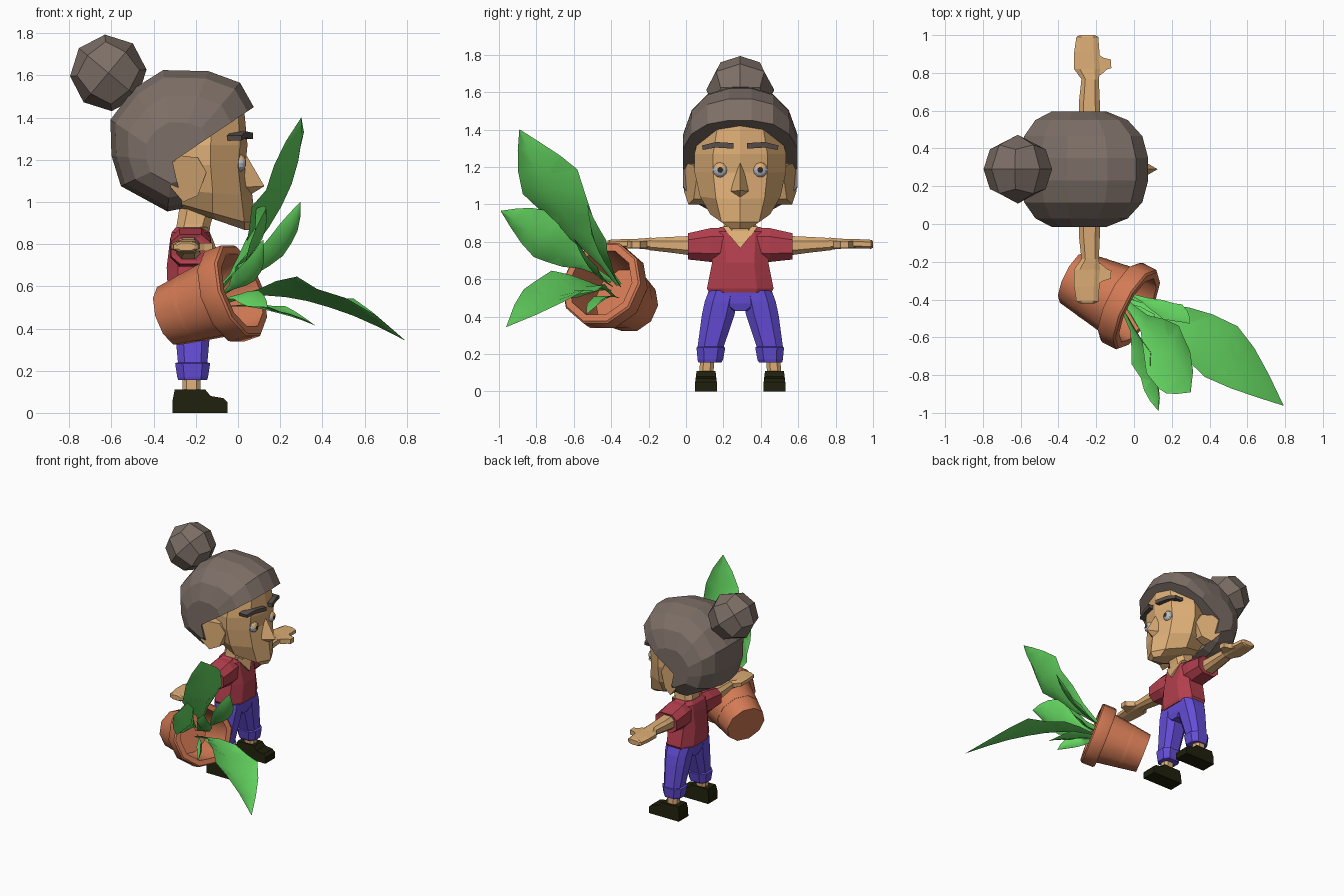
import bpy, bmesh, math
from mathutils import Vector, Matrix

if "Cube" in bpy.data.objects:
    bpy.data.objects.remove(bpy.data.objects["Cube"])

Y0 = 0.29  # centre line of the figure, which faces +x


def mat(name, r, g, b):
    m = bpy.data.materials.new(name)
    m.diffuse_color = (r, g, b, 1)
    m.use_nodes = True
    m.node_tree.nodes["Principled BSDF"].inputs["Base Color"].default_value = m.diffuse_color
    return m


SKIN = mat("skin", 0.72, 0.42, 0.18)
HAIR = mat("hair_grey", 0.205, 0.158, 0.135)
BROW = mat("brow_grey", 0.10, 0.08, 0.072)
SHIRT = mat("shirt_red", 0.45, 0.05, 0.075)
PANTS = mat("trouser_blue", 0.13, 0.075, 0.68)
SHOE = mat("shoe_black", 0.014, 0.014, 0.004)
POT = mat("terracotta", 0.65, 0.195, 0.09)
LEAF = mat("leaf_green", 0.13, 0.68, 0.12)
WHITE = mat("eye_white", 0.50, 0.51, 0.55)
PUPIL = mat("pupil_dark", 0.03, 0.025, 0.022)


def finish(name, bm, *mats):
    bmesh.ops.recalc_face_normals(bm, faces=bm.faces[:])
    me = bpy.data.meshes.new(name)
    bm.to_mesh(me)
    bm.free()
    ob = bpy.data.objects.new(name, me)
    bpy.context.collection.objects.link(ob)
    for m in mats:
        me.materials.append(m)
    return ob


def mesh(name, verts, faces, m):
    bm = bmesh.new()
    vs = [bm.verts.new(v) for v in verts]
    for f in faces:
        bm.faces.new([vs[i] for i in f])
    return finish(name, bm, m)


def skin_rings(name, rings, m):
    """Join equal rings of points and cap both ends."""
    n = len(rings[0])
    faces = [(k * n + i, k * n + (i + 1) % n, (k + 1) * n + (i + 1) % n, (k + 1) * n + i)
             for k in range(len(rings) - 1) for i in range(n)]
    faces += [tuple(range(n)), tuple(range((len(rings) - 1) * n, len(rings) * n))]
    return mesh(name, [p for r in rings for p in r], faces, m)


OCT = [(1, .5), (.55, 1), (-.55, 1), (-1, .5), (-1, -.5), (-.55, -1), (.55, -1), (1, -.5)]


def column(name, stations, m, s=1):
    """Upright octagonal loft: z, x centre, half x, y offset, half y."""
    skin_rings(name, [[(x + a * hx, Y0 + s * (y + b * hy), z) for a, b in OCT]
                      for z, x, hx, y, hy in stations], m)


def beam(name, stations, m, s):
    """Sideways octagonal loft: y offset, x centre, half x, z centre, half z."""
    skin_rings(name, [[(x + a * hx, Y0 + s * y, z + b * hz) for a, b in OCT]
                      for y, x, hx, z, hz in stations], m)


def plate(name, front, back, m):
    skin_rings(name, [front, back], m)


# torso, neck and hips
column("shirt", [(.53, -.22, .105, 0, .168), (.55, -.22, .112, 0, .178), (.69, -.22, .118, 0, .150),
                 (.80, -.225, .10, 0, .16), (.855, -.225, .09, 0, .15), (.88, -.225, .07, 0, .105)], SHIRT)
column("hips", [(.43, -.215, .075, 0, .05), (.47, -.215, .088, 0, .15), (.545, -.22, .10, 0, .168)], PANTS)
column("neck", [(.80, -.225, .08, 0, .10), (.895, -.21, .08, 0, .085), (1.02, -.18, .09, 0, .075)], SKIN)
plate("neckline", [(-.098, Y0, .765), (-.118, Y0 + .045, .82), (-.145, Y0 + .095, .882), (-.145, Y0 - .095, .882),
                   (-.118, Y0 - .045, .82)],
      [(-.15, Y0, .765), (-.16, Y0 + .045, .82), (-.18, Y0 + .095, .882), (-.18, Y0 - .095, .882),
       (-.16, Y0 - .045, .82)], SKIN)

# limbs, ears, eyes and brows on both sides
for s, tag in ((1, "left"), (-1, "right")):
    column("trouser_leg_" + tag, [(.20, -.215, .062, .160, .065), (.24, -.215, .07, .158, .070),
                                  (.41, -.215, .085, .118, .087), (.48, -.215, .092, .103, .087),
                                  (.54, -.22, .098, .088, .08)], PANTS, s)
    column("cuff_" + tag, [(.155, -.215, .068, .162, .062), (.17, -.215, .073, .16, .068),
                           (.235, -.215, .083, .157, .077), (.24, -.215, .07, .157, .066)], PANTS, s)
    column("ankle_" + tag, [(.09, -.22, .042, .182, .038), (.19, -.22, .042, .175, .038)], SKIN, s)
    # shoe: side profile, wider at the sole
    prof = [(-.31, 0), (-.05, 0), (-.05, .05), (-.07, .07), (-.13, .08), (-.155, .11), (-.30, .11), (-.31, .06)]
    skin_rings("shoe_" + tag, [[(x, Y0 + s * (.183 + d * (.059 - .12 * max(0, z - .04))), z) for x, z in prof]
                               for d in (-1, 1)], SHOE)
    beam("sleeve_" + tag, [(.09, -.225, .09, .785, .09), (.16, -.225, .097, .783, .09),
                           (.28, -.225, .092, .776, .07), (.275, -.225, .07, .776, .055)], SHIRT, s)
    beam("arm_" + tag, [(.25, -.235, .058, .779, .053), (.36, -.236, .055, .784, .043),
                        (.49, -.232, .045, .788, .032)], SKIN, s)
    beam("hand_" + tag, [(.475, -.232, .045, .79, .033), (.53, -.247, .07, .79, .027),
                         (.62, -.25, .067, .79, .025), (.70, -.247, .058, .787, .024),
                         (.71, -.247, .04, .787, .018)], SKIN, s)
    thumb = [(-.21, .49), (-.175, .50), (-.14, .53), (-.12, .535), (-.122, .58), (-.16, .59), (-.21, .62)]
    plate("thumb_" + tag, [(x, Y0 + s * y, .805) for x, y in thumb],
          [(x, Y0 + s * y, .768) for x, y in thumb], SKIN)
    # ear flaring outwards to the back
    ear = [(-.33, 1.17), (-.27, 1.22), (-.19, 1.21), (-.15, 1.14), (-.19, 1.03), (-.26, 1.0), (-.32, 1.07)]
    plate("ear_" + tag, [(x, Y0 + s * (.235 + .40 * (-x - .155)), z) for x, z in ear],
          [(x, Y0 + s * .19, z) for x, z in ear], SKIN)
    # eyeball with lid and pupil chosen by position
    bm = bmesh.new()
    bmesh.ops.create_uvsphere(bm, u_segments=12, v_segments=8, radius=.041)
    bmesh.ops.rotate(bm, matrix=Matrix.Rotation(math.pi / 2, 3, 'Y'), verts=bm.verts[:])
    for f in bm.faces:
        c = f.calc_center_median()
        f.material_index = 2 if math.hypot(c.y, c.z) < .015 else 1 if c.z > .013 else 0
    bmesh.ops.scale(bm, vec=(.7, .95, 1), verts=bm.verts[:])
    bmesh.ops.translate(bm, vec=(.010, Y0 + s * .107, 1.185), verts=bm.verts[:])
    finish("eye_" + tag, bm, WHITE, SKIN, PUPIL)
    brow = [(.035, 1.298), (.035, 1.328), (.13, 1.334), (.205, 1.315), (.20, 1.292), (.13, 1.304)]
    plate("eyebrow_" + tag, [(.082 - .32 * y, Y0 + s * y, z) for y, z in brow],
          [(.01 - .3 * y, Y0 + s * y, z) for y, z in brow], BROW)

# head: front z, back z, centre x, cheek x, cheek y, side x, side y, back x
rings = []
for zf, zb, xc, xm, wm, xs, ws, xb in [
        (.868, .975, .06, .03, .045, -.10, .085, -.28),
        (.905, 1.0, .083, .03, .10, -.12, .16, -.31),
        (1.03, 1.06, .068, .015, .13, -.12, .215, -.33),
        (1.17, 1.18, .035, .0, .145, -.13, .245, -.36),
        (1.27, 1.27, .045, .01, .145, -.13, .245, -.36),
        (1.43, 1.38, .03, .0, .12, -.12, .21, -.36)]:
    def zz(x):
        return zf + (zb - zf) * max(0, (.03 - x) / (.03 - xb))
    half = [(xm, wm), (xs, ws), (xb, ws * .7)]
    pts = [(xc, 0)] + half + [(x, -y) for x, y in reversed(half)]
    rings.append([(x, Y0 + y, zz(x)) for x, y in pts])
skin_rings("head", rings, SKIN)
mesh("nose", [(.035, Y0, 1.23), (.125, Y0, 1.075), (.03, Y0 + .055, 1.07), (.03, Y0 - .055, 1.07), (.06, Y0, 1.035)],
     [(0, 2, 1), (0, 1, 3), (1, 2, 4), (1, 4, 3), (0, 3, 4, 2)], SKIN)

# hair cap: side profile shrunk towards the ear on each slice
H = Vector((-.31, 1.19))
prof = [(.075, 1.45), (.01, 1.565), (-.14, 1.62), (-.355, 1.625), (-.49, 1.54), (-.605, 1.39),
        (-.60, 1.22), (-.555, 1.075), (-.335, .955), (-.26, .97)]
slices = [(-.305, .43), (-.26, .72), (-.175, .92), (-.06, 1), (.06, 1), (.175, .92), (.26, .72), (.305, .43)]
verts, n = [], len(prof)
for y, k in slices:
    for p in prof:
        q = H + (Vector(p) - H) * k
        verts.append((q.x, Y0 + y, q.y))
m = len(slices)
faces = [(j * n + i, j * n + i + 1, (j + 1) * n + i + 1, (j + 1) * n + i) for j in range(m - 1) for i in range(n - 1)]
verts += [(H.x, Y0 - .305, H.y), (H.x, Y0 + .305, H.y)]
a, b = n * m, n * m + 1
faces += [tuple(range(n)) + (a,), tuple(range((m - 1) * n, m * n)) + (b,),
          tuple(j * n for j in range(m)) + (b, a), tuple(j * n + n - 1 for j in range(m)) + (b, a)]
mesh("hair_cap", verts, faces, HAIR)

# hair bun: a rounded cube
bm = bmesh.new()
bmesh.ops.create_cube(bm, size=2)
bmesh.ops.subdivide_edges(bm, edges=bm.edges[:], cuts=1, use_grid_fill=True)
for v in bm.verts:
    v.co = v.co.normalized() * .182
bmesh.ops.rotate(bm, matrix=Matrix.Rotation(math.radians(40), 3, 'Y'), verts=bm.verts[:])
bmesh.ops.translate(bm, vec=(-.615, Y0, 1.612), verts=bm.verts[:])
finish("hair_bun", bm, HAIR)

# tilted plant pot, turned from a profile
axis = Vector((.85, -.43, .30)).normalized()
M = Matrix.Translation((-.325, -.283, .46)) @ axis.to_track_quat('Z', 'Y').to_matrix().to_4x4()
prof = [(.15, 0), (.195, .295), (.228, .295), (.236, .31), (.236, .395), (.226, .405), (.188, .405), (.17, .12)]
N = 10
pot = skin_rings("plant_pot", [[M @ Vector((r * math.cos(2 * math.pi * i / N), r * math.sin(2 * math.pi * i / N), h))
                                for i in range(N)] for r, h in prof], POT)
bpy.context.view_layer.objects.active = pot
pot.select_set(True)
bpy.ops.object.shade_smooth_by_angle(angle=math.radians(42))
pot.select_set(False)


def leaf(name, base, ctrl, tip, side, w):
    """Thin folded blade, closed on both sides, along a curved midrib."""
    B, C, T, S = Vector(base), Vector(ctrl), Vector(tip), Vector(side).normalized()
    rows = []
    for i, k in enumerate([.10, .13, .30, .68, .92, 1, .80, .45, .01]):
        t = i / 8
        p = B * (1 - t) ** 2 + C * 2 * t * (1 - t) + T * t * t
        d = (C - B) * (1 - t) + (T - C) * t
        up = d.cross(S).normalized()
        fold = up * (w * k * .2)
        wave = fold * (.7 * math.sin(i * 2.1))
        thick = up * min(.006, w * k * .1)
        rows.append([p - S * w * k + fold + wave, p - fold + thick, p + S * w * k + fold - wave, p - fold - thick])
    ob = skin_rings(name, rows, LEAF)
    bpy.context.view_layer.objects.active = ob
    ob.select_set(True)
    bpy.ops.object.shade_smooth_by_angle(angle=math.radians(60))
    ob.select_set(False)


leaf("leaf_tall", (-.09, -.36, .57), (.25, -.72, 1.02), (.30, -.89, 1.40), (.155, .28, .11), .17)
leaf("leaf_side", (-.09, -.40, .59), (.10, -.72, .80), (.13, -.99, .965), (.3, .25, .9), .13)
leaf("leaf_upright", (-.07, -.35, .56), (.22, -.47, .74), (.295, -.527, 1.0), (.8, .5, -.3), .065)
leaf("leaf_long", (-.09, -.39, .51), (.33, -.53, .70), (.79, -.96, .345), (.155, .26, -.08), .16)
leaf("leaf_low", (-.08, -.36, .50), (.15, -.45, .54), (.365, -.53, .415), (.4, .9, .1), .05)
leaf("leaf_small", (-.08, -.40, .54), (.08, -.55, .57), (.14, -.70, .50), (.5, -.3, .6), .05)
leaf("leaf_inner", (-.10, -.39, .56), (.05, -.47, .60), (.12, -.60, .82), (.8, .3, -.4), .06)
